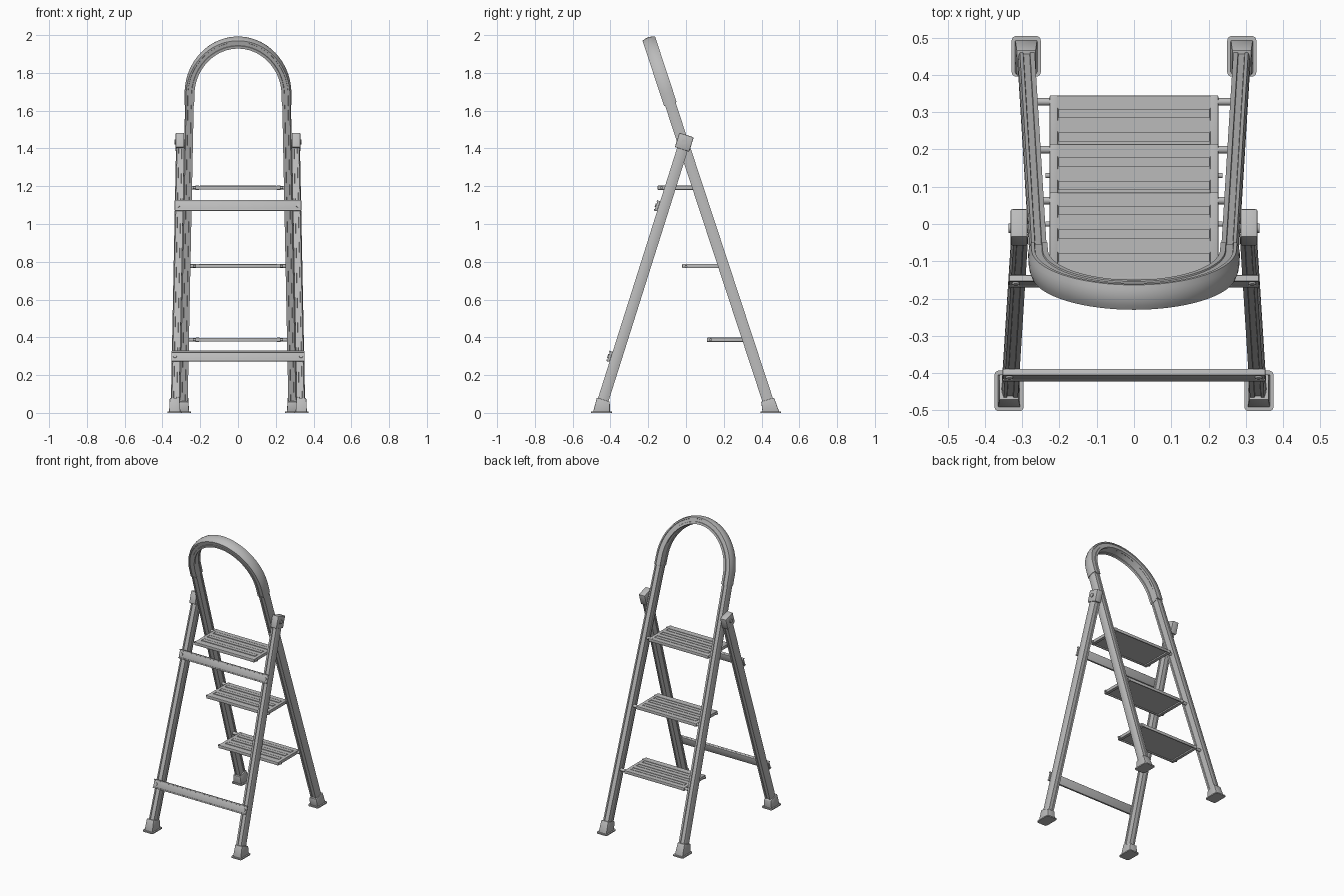
import bpy, bmesh, math
from mathutils import Vector, Matrix

if "Cube" in bpy.data.objects:
    bpy.data.objects.remove(bpy.data.objects["Cube"])

def material(name, v):
    m = bpy.data.materials.new(name)
    m.diffuse_color = (v, v, v, 1)
    m.use_nodes = True
    m.node_tree.nodes["Principled BSDF"].inputs["Base Color"].default_value = m.diffuse_color
    return m

METAL = material("grey metal", 0.5)

# Lean of the two frames in the side view: centre line y at height z
def step_y(z): return 0.455 - 0.329 * z
def prop_y(z): return -0.46 + 0.316 * z
STEP_N = Vector((0, -1, -0.329)).normalized()
PROP_N = Vector((0, -1, 0.316)).normalized()

def finish(name, bm, mirror=False):
    bmesh.ops.recalc_face_normals(bm, faces=bm.faces)
    me = bpy.data.meshes.new(name)
    bm.to_mesh(me)
    bm.free()
    ob = bpy.data.objects.new(name, me)
    bpy.context.collection.objects.link(ob)
    me.materials.append(METAL)
    if mirror:
        ob.modifiers.new("Mirror", 'MIRROR').use_mirror_merge = False
    bpy.ops.object.select_all(action='DESELECT')
    ob.select_set(True)
    bpy.context.view_layer.objects.active = ob
    bpy.ops.object.shade_smooth_by_angle(angle=math.radians(35))
    return ob

def sweep(name, path, n, section, mirror=False):
    """Sweep a section (outward, frontward) along a path lying in the plane with normal n."""
    bm = bmesh.new()
    rings = []
    for i, p in enumerate(path):
        t = (path[min(i + 1, len(path) - 1)] - path[max(i - 1, 0)]).normalized()
        side = t.cross(n).normalized()
        rings.append([bm.verts.new(p + side * a + n * b) for a, b in section])
    k = len(section)
    for r, s in zip(rings, rings[1:]):
        for j in range(k):
            bm.faces.new((r[j], r[(j + 1) % k], s[(j + 1) % k], s[j]))
    bm.faces.new(rings[0])
    bm.faces.new(rings[-1][::-1])
    return finish(name, bm, mirror)

def rail_section(w, d, bulge=0.006, g=0.004):
    """Rectangular tube, bowed on the outer side and grooved front, back and inside."""
    w, d = w / 2, d / 2
    outer = [(w - bulge * (y / d) ** 2, y) for y in [d * f for f in (-1, -.6, -.2, .2, .6, 1)]]
    front = [(w * .35, d), (w * .3, d - g), (-w * .4, d - g), (-w * .45, d)]
    inner = [(-w, d), (-w, d * .6), (-w + g, d * .5), (-w + g, -d * .5), (-w, -d * .6), (-w, -d)]
    back = [(a, -b) for a, b in reversed(front)]
    return outer + front + inner + back

def add_box(bm, size, loc, rot=0.0, bevel=0.0):
    m = Matrix.Translation(loc) @ Matrix.Rotation(rot, 4, 'X') @ Matrix.Diagonal((*size, 1))
    vs = bmesh.ops.create_cube(bm, size=1, matrix=m)['verts']
    if bevel:
        es = list({e for v in vs for e in v.link_edges})
        bmesh.ops.bevel(bm, geom=es, offset=bevel, segments=2, affect='EDGES', profile=0.5)

def add_rod(bm, a, b, r, seg=16):
    a, b = Vector(a), Vector(b)
    m = Matrix.Translation((a + b) / 2) @ (b - a).to_track_quat('Z', 'Y').to_matrix().to_4x4()
    bmesh.ops.create_cone(bm, cap_ends=True, segments=seg, radius1=r, radius2=r,
                          depth=(b - a).length, matrix=m)

# Step rails and prop legs
sweep("step_rail", [Vector((0.290, step_y(0.03), 0.03)), Vector((0.257, step_y(1.66), 1.66))],
      STEP_N, rail_section(0.046, 0.058), True)
sweep("prop_leg", [Vector((0.334, prop_y(0.03), 0.03)), Vector((0.306, prop_y(1.42), 1.42))],
      PROP_N, rail_section(0.044, 0.058), True)

# Hand loop on top of the step rails
half = [(0.258, 1.635), (0.257, 1.69)]
arc = [(0.257 * math.cos(a), 1.69 + 0.274 * math.sin(a))
       for a in [math.pi * i / 36 for i in range(1, 36)]]
outline = half + arc + [(-x, z) for x, z in reversed(half)]
sweep("hand_loop", [Vector((x, step_y(z), z)) for x, z in outline], STEP_N,
      rail_section(0.052, 0.070, 0.008, 0.004))

# Treads: board with long recesses, rim below and pivot pins
for name, z, back in (("lower", 0.387, 0.345), ("middle", 0.777, 0.215), ("upper", 1.192, 0.085)):
    mid = back - 0.1175
    bm = bmesh.new()
    add_box(bm, (0.41, 0.229, 0.008), (0, mid, z + 0.002))
    for s in (-1, 1):
        add_box(bm, (0.022, 0.235, 0.022), (s * 0.215, mid, z), bevel=0.003)
        add_box(bm, (0.42, 0.008, 0.020), (0, mid + s * 0.1125, z), bevel=0.002)
    edges = [back, back - 0.034, back - 0.064, back - 0.097, back - 0.127,
             back - 0.160, back - 0.190, back - 0.232]
    for i in range(0, 8, 2):
        hi, lo = edges[i] - 0.003, edges[i + 1]
        add_box(bm, (0.41, hi - lo, 0.006), (0, (hi + lo) / 2, z + 0.007))
    for i in range(1, 7, 2):
        hi, lo = edges[i] - 0.003, edges[i + 1] + 0.003
        add_box(bm, (0.404, hi - lo, 0.006), (0, (hi + lo) / 2, z + 0.0075))
    finish(name + "_tread", bm)
    bm = bmesh.new()
    for s in (-1, 1):
        add_rod(bm, (s * 0.22, step_y(z), z), (s * 0.268, step_y(z), z), 0.010)
        add_rod(bm, (s * 0.22, back - 0.215, z), (s * 0.237, back - 0.215, z), 0.007)
    finish(name + "_tread_pins", bm)

# Cross bars on the front of the prop legs, with bolts
tilt = -math.atan(0.316)
for name, z, half_w in (("upper", 1.085, 0.335), ("lower", 0.288, 0.352)):
    c = Vector((0, prop_y(z), z)) + PROP_N * 0.036
    bm = bmesh.new()
    add_box(bm, (half_w * 2, 0.014, 0.056), c, tilt, 0.003)
    for s in (-1, 1):
        # folded lips along the top and bottom of the bar
        lip = c + Vector((0, 0.316, 1)).normalized() * s * 0.025 + PROP_N * 0.007
        add_box(bm, (half_w * 2, 0.008, 0.008), lip, tilt, 0.002)
        p = c + Vector((s * (half_w - 0.018), 0, 0))
        add_rod(bm, p, p + PROP_N * 0.012, 0.010)
    finish(name + "_cross_bar", bm)

# Hinge caps with pivot bolts
bm = bmesh.new()
add_box(bm, (0.046, 0.080, 0.080), (0.308, -0.009, 1.433), tilt, 0.005)
finish("hinge_cap", bm, True)
bm = bmesh.new()
add_rod(bm, (0.25, -0.011, 1.435), (0.337, -0.011, 1.435), 0.013, 20)
finish("hinge_bolt", bm, True)

# Feet: tapered boot on a thin pad
def foot(name, x, y0, y1, top_y):
    bm = bmesh.new()
    low = [(x + a * 0.030, b, 0.004) for a, b in ((-1, y0 + .010), (1, y0 + .010), (1, y1 - .010), (-1, y1 - .010))]
    lean = 0.018 if y0 < 0 else -0.018
    top = [(x + a * 0.026, top_y + b * 0.034, 0.070 - b * lean * 0.6)
           for a, b in ((-1, -1), (1, -1), (1, 1), (-1, 1))]
    lo = [bm.verts.new(p) for p in low]
    hi = [bm.verts.new(p) for p in top]
    bm.faces.new(lo)
    bm.faces.new(hi)
    for j in range(4):
        k = (j + 1) % 4
        bm.faces.new((lo[j], lo[k], hi[k], hi[j]))
    bmesh.ops.recalc_face_normals(bm, faces=bm.faces)
    bmesh.ops.bevel(bm, geom=bm.edges[:], offset=0.003, segments=2, affect='EDGES', profile=0.5)
    finish(name + "_boot", bm, True)
    bm = bmesh.new()
    m = Matrix.Translation((x, (y0 + y1) / 2, 0.004)) @ Matrix.Diagonal((0.078, y1 - y0, 0.008, 1))
    bmesh.ops.create_cube(bm, size=1, matrix=m)
    corners = [e for e in bm.edges if abs(e.verts[0].co.z - e.verts[1].co.z) > 0.001]
    bmesh.ops.bevel(bm, geom=corners, offset=0.012, segments=4, affect='EDGES', profile=0.5)
    finish(name + "_pad", bm, True)

foot("prop_foot", 0.335, -0.502, -0.393, prop_y(0.07))
foot("step_foot", 0.289, 0.395, 0.504, step_y(0.07))
